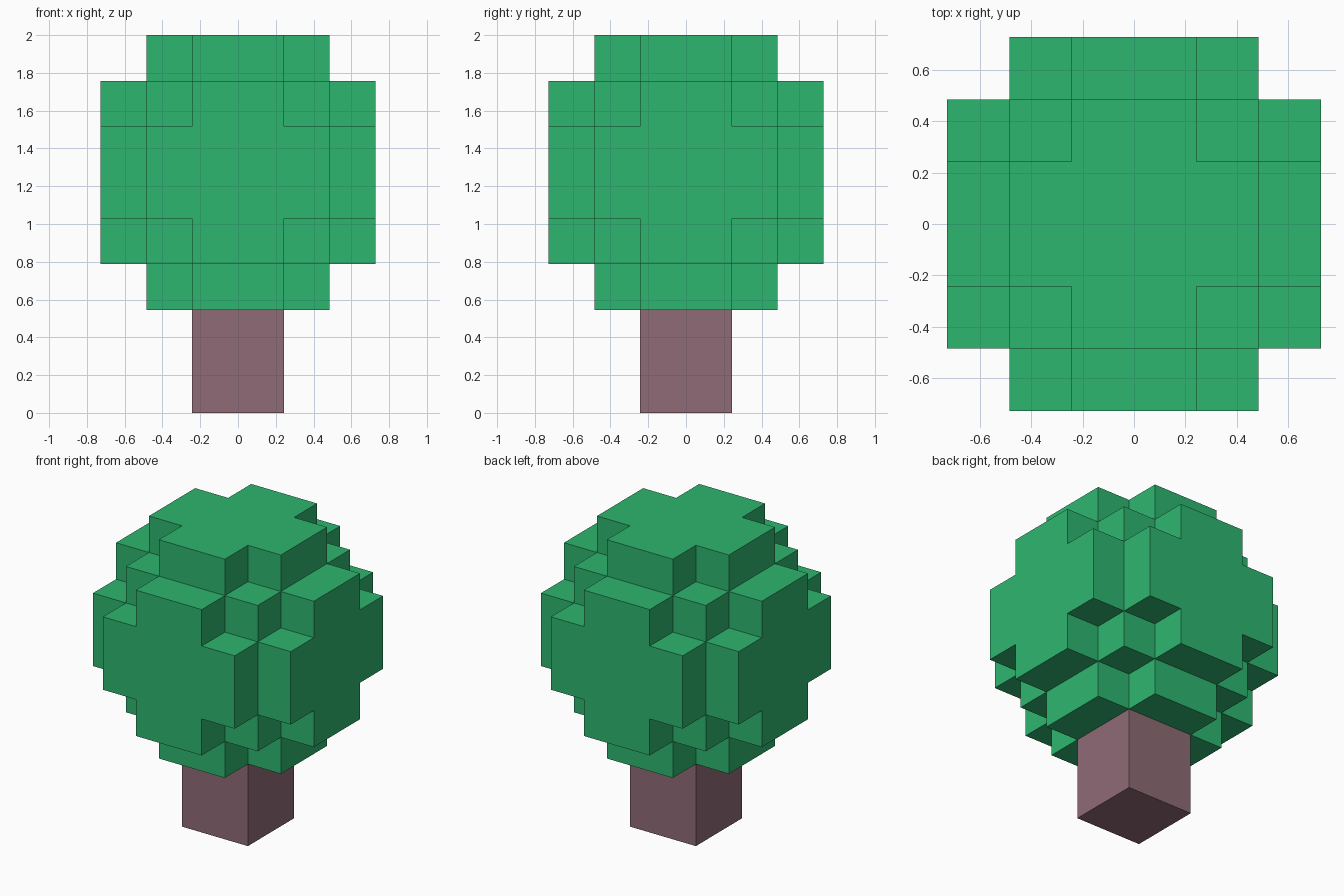
import bpy, bmesh
from mathutils import Vector

cube = bpy.data.objects.get("Cube")
if cube:
    bpy.data.objects.remove(cube, do_unlink=True)

U = 2 / 8.25              # edge length of one block
TRUNK_H = 2.25 * U
CENTRE = Vector((0, 0, TRUNK_H + 3 * U))


def material(name, rgb):
    m = bpy.data.materials.new(name)
    m.use_nodes = True
    m.diffuse_color = (*rgb, 1)
    bsdf = next(n for n in m.node_tree.nodes if n.type == 'BSDF_PRINCIPLED')
    bsdf.inputs["Base Color"].default_value = (*rgb, 1)
    return m


def add_object(name, bm, mat):
    mesh = bpy.data.meshes.new(name)
    bm.to_mesh(mesh)
    bm.free()
    mesh.materials.append(mat)
    ob = bpy.data.objects.new(name, mesh)
    bpy.context.collection.objects.link(ob)
    return ob


def filled(cell):
    """True where a block belongs to the rounded, blocky crown."""
    rings = [c + 1 if c >= 0 else -c for c in cell]
    return max(rings) <= 3 and sum(rings) <= 6


# Trunk: a square post
bm = bmesh.new()
bmesh.ops.create_cube(bm, size=1)
bmesh.ops.scale(bm, vec=(2 * U, 2 * U, TRUNK_H), verts=bm.verts)
bmesh.ops.translate(bm, vec=(0, 0, TRUNK_H / 2), verts=bm.verts)
add_object("trunk", bm, material("bark_mauve", (0.275, 0.147, 0.181)))

# Foliage: outer skin of the block crown, flat areas merged into single faces
bm = bmesh.new()
span = range(-3, 3)
for cell in [(x, y, z) for x in span for y in span for z in span]:
    if not filled(cell):
        continue
    mid = Vector(cell) + Vector((0.5, 0.5, 0.5))
    for axis in range(3):
        for sign in (-1, 1):
            neighbour = list(cell)
            neighbour[axis] += sign
            if filled(neighbour):
                continue
            n, a, b = Vector(), Vector(), Vector()
            n[axis] = sign * 0.5
            a[(axis + 1) % 3] = 0.5
            b[(axis + 2) % 3] = 0.5 * sign
            corners = [mid + n + i * a + j * b
                       for i, j in ((-1, -1), (1, -1), (1, 1), (-1, 1))]
            bm.faces.new([bm.verts.new(CENTRE + U * c) for c in corners])
bmesh.ops.remove_doubles(bm, verts=bm.verts, dist=0.001)
bmesh.ops.dissolve_limit(bm, angle_limit=0.01, verts=bm.verts, edges=bm.edges)
add_object("foliage", bm, material("leaf_green", (0.027, 0.468, 0.159)))
